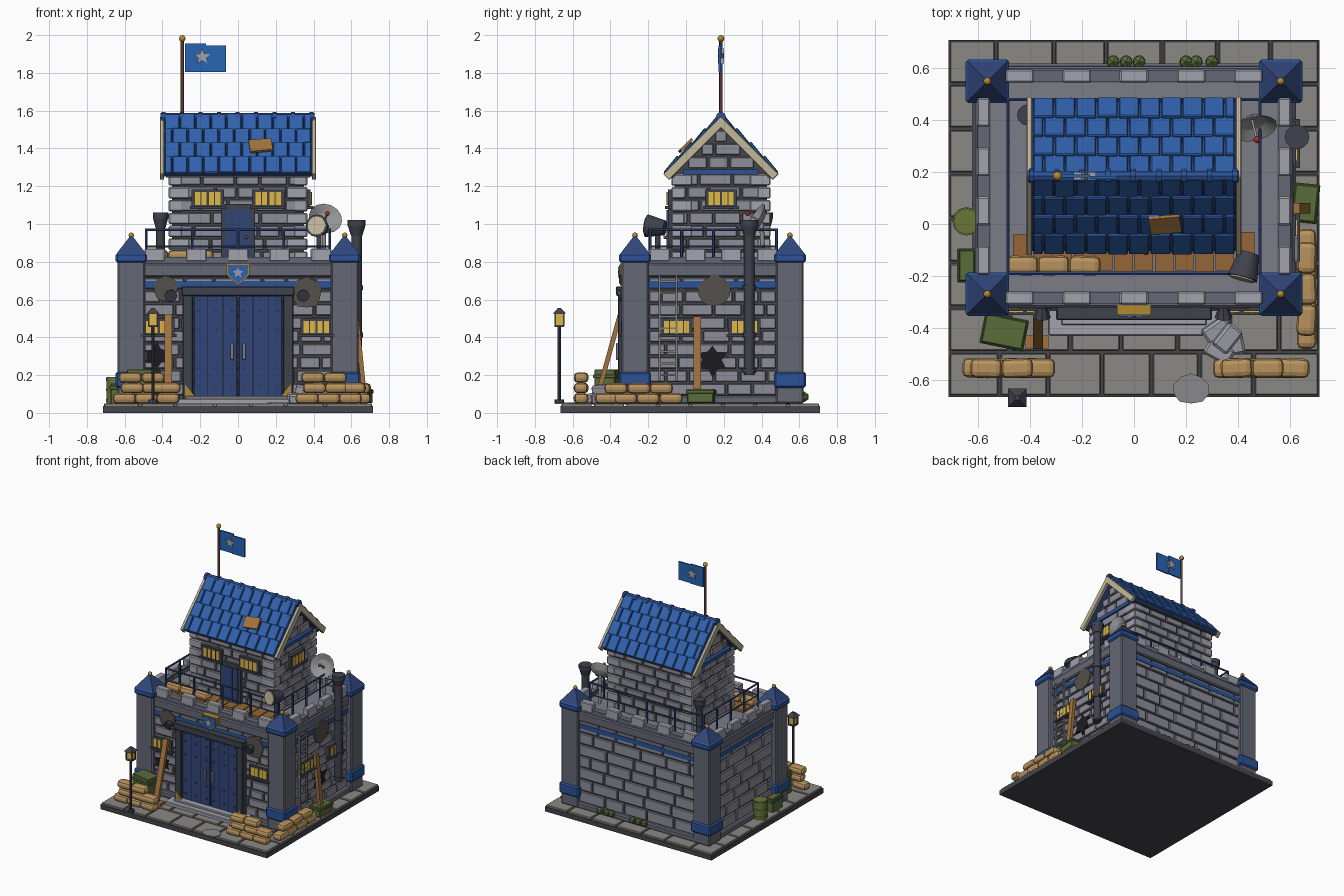
import bpy, bmesh, math, random
from mathutils import Matrix, Vector

if "Cube" in bpy.data.objects:
    bpy.data.objects.remove(bpy.data.objects["Cube"])
random.seed(4)
T, I = Matrix.Translation, Matrix.Identity(4)
BRICK, MORTAR, DARK = (.27, .27, .33), (.06, .06, .07), (.05, .055, .075)
STONE, LIGHT, BLUE = (.13, .14, .18), (.36, .36, .42), (.025, .085, .31)
NAVY, ROOF, YEL = (.03, .06, .19), (.03, .12, .42), (.75, .48, .06)
GOLD, WOOD, SAND = (.45, .25, .03), (.36, .17, .05), (.48, .29, .11)
GREEN, CREAM, BLACK = (.1, .15, .04), (.55, .48, .33), (.012, .012, .015)
mats = {}


def part(name, bm, col, bevel=0, seg=1, smooth=False):
    me = bpy.data.meshes.new(name)
    bmesh.ops.recalc_face_normals(bm, faces=bm.faces)
    bm.to_mesh(me)
    bm.free()
    ob = bpy.data.objects.new(name, me)
    bpy.context.collection.objects.link(ob)
    if col not in mats:
        mats[col] = bpy.data.materials.new("paint_%d" % len(mats))
        mats[col].diffuse_color = (*col, 1)
    me.materials.append(mats[col])
    if bevel:
        m = ob.modifiers.new("bevel", 'BEVEL')
        m.width, m.segments = bevel, seg
    if smooth:
        bpy.ops.object.select_all(action='DESELECT')
        ob.select_set(True)
        bpy.context.view_layer.objects.active = ob
        bpy.ops.object.shade_smooth_by_angle(angle=math.radians(40))
    return ob


def box(bm, c, s, F=I, R=I):
    bmesh.ops.create_cube(bm, size=1, matrix=F @ T(c) @ R @ Matrix.Diagonal((*s, 1)))


def rod(bm, p, q, r, r2=None, n=10, F=I, caps=True):
    p, q = F @ Vector(p), F @ Vector(q)
    M = T((p + q) / 2) @ (q - p).to_track_quat('Z', 'Y').to_matrix().to_4x4()
    bmesh.ops.create_cone(bm, cap_ends=caps, segments=n, radius1=r, radius2=r if r2 is None else r2,
                          depth=(q - p).length, matrix=M)


def ball(bm, c, r):
    bmesh.ops.create_uvsphere(bm, u_segments=10, v_segments=6, radius=r, matrix=T(c))


def prism(bm, pts, d, F):
    lo = [bm.verts.new(F @ Vector((x, y, 0))) for x, y in pts]
    f = bm.faces.new(lo)
    r = bmesh.ops.extrude_face_region(bm, geom=[f])
    off = F.to_3x3() @ Vector((0, 0, d))
    bmesh.ops.translate(bm, vec=off, verts=[v for v in r['geom'] if isinstance(v, bmesh.types.BMVert)])


def star(r, k=.45, n=5, j=0):
    return [((r if i % 2 == 0 else r * k) * random.uniform(1 - j, 1) * math.sin(i * math.pi / n),
             (r if i % 2 == 0 else r * k) * random.uniform(1 - j, 1) * math.cos(i * math.pi / n)) for i in range(2 * n)]


def frame(u, out, o):
    """Local (along wall, up, outward) to world."""
    return Matrix(((u[0], 0, out[0], o[0]), (u[1], 0, out[1], o[1]), (0, 1, 0, 0), (0, 0, 0, 1)))


def boxes(name, col, items, F=I, bevel=0, seg=1):
    bm = bmesh.new()
    for c, s in items:
        box(bm, c, s, F)
    return part(name, bm, col, bevel, seg)


def bricks(name, F, u0, u1, z0, z1, h, L, taper=None):
    bm, n = bmesh.new(), round((z1 - z0) / h)
    h = (z1 - z0) / n
    for i in range(n):
        v = z0 + h * (i + .5)
        k = taper(v) if taper else 1
        mid, half = (u0 + u1) / 2, (u1 - u0) / 2 * k
        u, end = mid - half, mid + half
        while u < end - .005:
            e = u + L * random.uniform(.75, 1.2) * (.55 if i % 2 and u == mid - half else 1)
            e = end if end - e < .045 else e
            box(bm, ((u + e) / 2, v, .002), (e - u - .012, h - .012, .02 + random.uniform(0, .008)), F)
            u = e
    return part(name, bm, BRICK, .004)


def window(name, F, u, v, w=.17, h=.09):
    boxes(name + "_frame", DARK, [((u, v, .015), (w, h, .04)), ((u, v - h / 2, .025), (w + .02, .015, .05))], F)
    boxes(name + "_panes", YEL, [((u + s * w * .215, v, .02), (w * .36, h * .72, .04)) for s in (-1, 1)], F)
    boxes(name + "_bars", DARK, [((u + s * w * .215, v, .025), (.006, h * .72, .036)) for s in (-1, 1)], F)


# ground slab and paving
boxes("ground_slab", MORTAR, [((0, .022, .018), (1.43, 1.375, .036))])
bm = bmesh.new()
for r in range(8):
    y, x = -.665 + .172 * (r + .5), -.715
    while x < .71:
        e = x + random.uniform(.18, .25)
        e = .715 if .715 - e < .08 else e
        if not (-.5 < x and e < .5 and -.25 < y < .5):
            box(bm, ((x + e) / 2, y, .036), (e - x - .012, .16, .028))
        x = e
part("paving", bm, (.26, .25, .23), .004)

# keep: core, plinth, bands, deck
boxes("keep_core", MORTAR, [((0, .1425, .41), (1.18, .885, .74))])
boxes("keep_plinth", STONE, [((0, .1425, .07), (1.25, .95, .045))], bevel=.008)
boxes("blue_band", BLUE, [((0, .1425, .68), (1.215, .92, .035))])
boxes("cornice", STONE, [((0, .1425, .755), (1.225, .93, .07))], bevel=.008)
boxes("deck", (.2, .2, .24), [((0, .1425, .78), (1.1, .8, .025))])
boxes("parapet", STONE, [((0, y, .8), (1.1, .045, .05)) for y in (-.285, .57)] +
      [((x, .1425, .8), (.045, .85, .05)) for x in (-.58, .58)])
boxes("merlons", LIGHT, [((x, y, .835), (.11, .05, .07)) for x in (-.44, -.22, 0, .22, .44) for y in (-.285, .57)] +
      [((x, y, .835), (.05, .11, .07)) for y in (-.14, .05, .24, .43) for x in (-.58, .58)], bevel=.006)
FR = frame((1, 0), (0, -1), (0, -.30))
RT = frame((0, 1), (1, 0), (.59, 0))
BK = frame((-1, 0), (0, 1), (0, .585))
LF = frame((0, -1), (-1, 0), (-.59, 0))
for n, F, a, b, h, L in (("front", FR, -.5, .5, .068, .14), ("right", RT, -.2, .48, .068, .15),
                         ("back", BK, -.5, .5, .085, .2), ("left", LF, -.48, .2, .085, .2)):
    bricks("keep_bricks_" + n, F, a, b, .09, .72, h, L)

# corner towers
shaft, trim, cap, tip = (bmesh.new() for _ in range(4))
for x in (-.565, .565):
    for y in (-.27, .55):
        box(shaft, (x, y, .43), (.145, .145, .76))
        box(trim, (x, y, .175), (.168, .168, .085))
        box(trim, (x, y, .82), (.168, .168, .05))
        rod(cap, (x, y, .845), (x, y, .935), .108, .012, 4, T((x, y, 0)) @ Matrix.Rotation(0, 4, 'Z') @ T((-x, -y, 0)))
        ball(tip, (x, y, .94), .015)
bmesh.ops.delete(cap, geom=cap.verts[:], context='VERTS')
for x in (-.565, .565):
    for y in (-.27, .55):
        M = T((x, y, .89)) @ Matrix.Rotation(math.pi / 4, 4, 'Z')
        bmesh.ops.create_cone(cap, cap_ends=True, segments=4, radius1=.108, radius2=.01, depth=.09, matrix=M)
part("tower_shafts", shaft, STONE, .008)
part("tower_trims", trim, BLUE, .01)
part("tower_caps", cap, NAVY)
part("tower_finials", tip, GOLD, smooth=True)

# main double door
boxes("gate_frame", DARK, [((s * .265, .36, .03), (.055, .58, .06)) for s in (-1, 1)] +
      [((0, .645, .035), (.6, .05, .07))], FR, .005)
boxes("gate_leaves", NAVY, [((s * .119, .35, .022), (.232, .54, .04)) for s in (-1, 1)], FR, .004)
boxes("gate_grooves", BLACK, [((s * x, .35, .0415), (.004, .53, .003)) for s in (-1, 1) for x in (.08, .16)], FR)
boxes("gate_handles", LIGHT, [((s * .032, .325, .06), (.018, .09, .02)) for s in (-1, 1)], FR, .004)
boxes("gate_rivets", STONE, [((s * x, z, .044), (.012, .012, .012)) for s in (-1, 1) for x in (.03, .12, .21)
                             for z in (.14, .24, .44, .54, .6)], FR)
boxes("gate_step", LIGHT, [((0, .06, .065), (.66, .03, .13)), ((0, .08, .05), (.56, .02, .08))], FR, .005)
bm = bmesh.new()
for s in (-1, 1):
    prism(bm, [(s * .28, .08), (s * .22, .08), (s * .28, .15)], .012, FR @ T((0, 0, .055)))
part("gate_corner_guards", bm, GOLD)
# badge over the gate
badge = [(-.065, .79), (.065, .79), (.06, .73), (0, .675), (-.06, .73)]
bm = bmesh.new()
prism(bm, badge, .05, FR)
part("badge_rim", bm, GOLD)
bm = bmesh.new()
prism(bm, [(x * .85, .735 + (z - .735) * .85) for x, z in badge], .056, FR)
part("badge", bm, ROOF)
bm = bmesh.new()
prism(bm, star(.03), .06, FR @ T((0, .742, 0)))
part("badge_star", bm, LIGHT)

# keep windows, damage and wall lamps
for i, (F, u) in enumerate(((FR, -.42), (FR, .415), (RT, -.05), (RT, .31))):
    window("keep_window_%d" % i, F, u, .455)
bm, hole, lamp = bmesh.new(), bmesh.new(), bmesh.new()
for F, u, v, r in ((FR, -.385, .66, .075), (FR, .365, .635, .09), (RT, .15, .645, .095)):
    prism(bm, star(r, .95, 5, .15), .025, F @ T((u, v, 0)))
for F, u, v, r in ((FR, -.43, .3, .08), (RT, .14, .28, .095)):
    prism(hole, star(r, .6, 6, .2), .018, F @ T((u, v, 0)))
for u in (-.355, .345):
    rod(lamp, (u, .64, .01), (u, .62, .06), .015, .035, 8, FR)
part("worn_plaster", bm, (.09, .08, .07))
part("wall_holes", hole, BLACK)
part("wall_lamps", lamp, DARK)

# upper house
HY = .185
boxes("house_core", MORTAR, [((0, HY, 1.03), (.7, .49, .5))])
bm = bmesh.new()
prism(bm, [(-.245, 1.27), (.245, 1.27), (0, 1.52)], .7, frame((0, 1), (1, 0), (-.35, HY)))
part("gable_core", bm, MORTAR)
HF, HB = frame((1, 0), (0, -1), (0, -.06)), frame((-1, 0), (0, 1), (0, .43))
HR, HL = frame((0, 1), (1, 0), (.35, HY)), frame((0, -1), (-1, 0), (-.35, HY))
for n, F, w in (("front", HF, .35), ("back", HB, .35), ("right", HR, .245), ("left", HL, .245)):
    bricks("house_bricks_" + n, F, -w, w, .79, 1.27, .068, .15)
    if w < .3:
        bricks("gable_bricks_" + n, F, -w, w, 1.29, 1.5, .07, .14, lambda v: max(.1, (1.5 - v) / .24))
        boxes("gable_band_" + n, BLUE, [((0, 1.275, .012), (.4, .028, .03))], F)
quoin = bmesh.new()
for x in (-1, 1):
    for y in (-1, 1):
        for i in range(7):
            a, b = (.11, .07) if i % 2 else (.07, .11)
            box(quoin, (x * (.367 - a / 2), HY + y * (.262 - b / 2), .825 + i * .068), (a, b, .06))
part("house_quoins", quoin, LIGHT, .006)
boxes("eave_beams", DARK, [((0, HY + s * .262, 1.262), (.76, .03, .03)) for s in (-1, 1)])
boxes("house_door_frame", DARK, [((0, .945, .015), (.18, .32, .04))], HF)
boxes("house_door", NAVY, [((x, .935, .022), (.042, .28, .04)) for x in (-.046, 0, .046)], HF)
boxes("house_door_knob", GOLD, [((.045, .93, .05), (.018, .018, .02))], HF, .004)
for n, F, u, w in (("left", HF, -.16, .17), ("right", HF, .16, .17), ("gable", HR, 0, .17)):
    window("house_window_" + n, F, u, 1.135, w, .095)

# roof: slabs, tiles, barge boards, ridge
ang, SL = math.atan2(.29, .29), .41
slab, tile, barge = bmesh.new(), bmesh.new(), bmesh.new()
for s in (-1, 1):
    S = T((0, HY, 1.56)) @ (Matrix.Rotation(math.pi, 4, 'Z') if s > 0 else I) @ Matrix.Rotation(ang, 4, 'X')
    box(slab, (0, -SL / 2, -.015), (.79, SL, .025), S)
    for x in (-.403, .403):
        box(barge, (x, -SL / 2 - .005, -.015), (.022, SL + .02, .045), S)
    for r in range(4):
        x, first = -.39, True
        while x < .385:
            e = min(.39, x + (.041 if first and r % 2 else .082))
            box(tile, ((x + e) / 2, -.05 - r * .103, .008 + random.uniform(0, .004)), (e - x - .005, .115, .016), S,
                Matrix.Rotation(.1, 4, 'X'))
            x, first = e, False
    if s < 0:
        boxes("roof_patch", WOOD, [((.12, -.235, .03), (.12, .085, .015))], S @ T((.12, -.235, 0)) @
              Matrix.Rotation(.12, 4, 'Z') @ T((-.12, .235, 0)))
part("roof_slabs", slab, NAVY)
part("roof_tiles", tile, ROOF, .004)
part("barge_boards", barge, CREAM, .003)
bm = bmesh.new()
rod(bm, (-.41, HY, 1.565), (.405, HY, 1.565), .022, n=8)
for i in range(9):
    rod(bm, (-.405 + i * .098, HY, 1.565), (-.385 + i * .098, HY, 1.565), .028, n=8)
part("ridge_caps", bm, BLUE)

# flag
bm = bmesh.new()
rod(bm, (-.295, HY, 1.55), (-.295, HY, 1.97), .009)
part("flag_pole", bm, (.09, .04, .03), smooth=True)
bm = bmesh.new()
ball(bm, (-.295, HY, 1.982), .018)
part("flag_pole_ball", bm, GOLD, smooth=True)
FL = frame((1, 0), (0, -1), (0, HY))
boxes("flag", (.02, .13, .45), [((-.225, 1.88, 0), (.11, .15, .012)), ((-.118, 1.875, .006), (.108, .14, .012))], FL)
bm = bmesh.new()
prism(bm, star(.045), .03, FL @ T((-.19, 1.885, -.015)))
part("flag_star", bm, LIGHT)

# deck railing and boards
bm = bmesh.new()
cs = [(-.485, -.19), (.485, -.19), (.485, .48), (-.485, .48)]
for i in range(4):
    a, b = Vector(cs[i]), Vector(cs[(i + 1) % 4])
    rod(bm, (*a, .97), (*b, .97), .007, n=6)
    rod(bm, (*a, .88), (*b, .88), .005, n=6)
    for k in range(4):
        p = a.lerp(b, k / 4)
        rod(bm, (*p, .78), (*p, .975), .008, n=6)
part("railing", bm, NAVY)
boxes("deck_boards", (.3, .13, .04), [((-.43 + i * .078, -.11, .8), (.072, .14 + .02 * (i % 2), .02)) for i in range(12)])

# searchlight, dish, vent, chimney pipe
d = Vector((-.25, -.95, .12)).normalized()
c = Vector((.43, -.16, .985))
bm = bmesh.new()
rod(bm, c + d * .05, c - d * .05, .06, .04, 14)
rod(bm, (.43, -.15, .79), (.43, -.15, .95), .014)
rod(bm, (.43, -.15, .79), (.43, -.15, .81), .045)
part("searchlight", bm, DARK, smooth=True)
bm = bmesh.new()
rod(bm, c + d * .04, c + d * .056, .049, n=14)
part("searchlight_lens", bm, CREAM)
d, c, bm = Vector((.2, -.82, .5)).normalized(), Vector((.455, .4, 1.01)), bmesh.new()
for r0, r1, a, b in ((.001, .05, 0, .012), (.05, .09, .012, .04)):
    rod(bm, c + d * a, c + d * b, r0, r1, 14, caps=False)
    rod(bm, c + d * (a - .006), c + d * (b - .002), r0, r1, 14, caps=False)
rod(bm, c, c + d * .085, .005)
rod(bm, (.455, .41, .78), c, .012)
part("dish", bm, (.3, .3, .31), smooth=True)
bm = bmesh.new()
ball(bm, c + d * .09, .013)
part("dish_tip", bm, (.4, .03, .03))
bm = bmesh.new()
for x, y, z0, z1, r in ((.628, .335, .2, .96, .028), (-.41, .42, .78, 1.0, .024)):
    rod(bm, (x, y, z0), (x, y, z1), r, n=12)
    rod(bm, (x, y, z1 - .02), (x, y, z1 + .03), r * 1.1, r * 1.65, 12)
    rod(bm, (x, y, z1 + .03), (x, y, z1 + .06), r * 1.7, n=12)
for z in (.21, .4, .65):
    rod(bm, (.628, .335, z), (.628, .335, z + .025), .035, n=12)
part("chimney_pipes", bm, DARK, smooth=True)

# ladder, leaning planks
boxes("ladder", (.2, .2, .2), [((u, .45, .035), (.012, .56, .015)) for u in (-.14, -.05)] +
      [((-.095, .2 + i * .062, .035), (.09, .01, .012)) for i in range(9)], RT)
bm = bmesh.new()
box(bm, (-.37, -.41, .3), (.04, .025, .45), R=Matrix.Rotation(-.27, 4, 'X'))
box(bm, (.65, .06, .28), (.025, .04, .46), R=Matrix.Rotation(-.1, 4, 'Y'))
box(bm, (-.375, -.455, .06), (.09, .05, .03))
part("planks", bm, WOOD)

# sandbags
bags = [(x0 + o, -.555, .077 + k * .055, 0) for x0 in (.365, -.6) for k, row in
        enumerate(((0, .115, .23), (.04, .155, .25), (.03, .15))) for o in row]
bags = [b if b[0] > 0 else (min(b[0], -.365), *b[1:]) for b in bags]
bags += [(.665, y, z, math.pi / 2) for z, ys in ((.077, (-.08, -.2, -.32, -.42)), (.13, (-.13, -.25, -.37))) for y in ys]
bags += [(x, -.16, .835, 0) for x in (-.43, -.31, -.19)]
bm = bmesh.new()
for x, y, z, a in bags:
    box(bm, (x, y, z), (.122, .075, .056), R=Matrix.Rotation(a + random.uniform(-.06, .06), 4, 'Z'))
part("sandbags", bm, SAND, .022, 2)

# crates, barrel, rubble, moss
bm = bmesh.new()
for x, y, z, s, a in ((-.5, -.415, .14, (.16, .11, .18), -.2), (.66, .08, .09, (.09, .14, .075), -.1),
                      (-.645, -.16, .1, (.06, .12, .11), 0)):
    R = Matrix.Rotation(a, 4, 'Z')
    box(bm, (x, y, z), s, R=R)
    box(bm, (x, y, z + s[2] * .3), (s[0] + .012, s[1] + .012, .02), R=R)
part("crates", bm, GREEN, .004)
bm = bmesh.new()
rod(bm, (-.645, .01, .05), (-.645, .01, .19), .05, n=12)
for z in (.06, .115, .17):
    rod(bm, (-.645, .01, z), (-.645, .01, z + .014), .055, n=12)
part("barrel", bm, (.14, .18, .04), smooth=True)
bm = bmesh.new()
for x, y, z, a in ((.32, -.41, .08, .6), (.37, -.47, .075, .2), (.33, -.49, .075, -.5), (.36, -.44, .12, .9)):
    box(bm, (x, y, z), (.11, .07, .055), R=Matrix.Rotation(a, 4, 'Z') @ Matrix.Rotation(.15, 4, 'X'))
part("rubble", bm, LIGHT, .01)
bm = bmesh.new()
prism(bm, [(x * 1.25, y) for x, y in star(.062, .95, 5, .1)], .008, T((.22, -.637, .048)))
part("flat_stone", bm, (.25, .25, .26))
bm = bmesh.new()
for x in (.3, .24, .2, .02, -.03, -.08):
    bmesh.ops.create_icosphere(bm, subdivisions=1, radius=.028, matrix=T((x, .625, .085)))
part("moss", bm, GREEN)

# street lamp
bm = bmesh.new()
rod(bm, (-.45, -.67, .05), (-.45, -.67, .46), .009, n=8)
rod(bm, (-.45, -.67, .05), (-.45, -.67, .07), .025, n=8)
box(bm, (-.45, -.67, .46), (.05, .05, .012))
bmesh.ops.create_cone(bm, cap_ends=True, segments=4, radius1=.05, radius2=.012, depth=.03,
                      matrix=T((-.45, -.67, .54)) @ Matrix.Rotation(math.pi / 4, 4, 'Z'))
for x in (-.023, .023):
    for y in (-.023, .023):
        box(bm, (-.45 + x, -.67 + y, .495), (.008, .008, .07))
part("lamp_post", bm, DARK)
boxes("lamp_glass", YEL, [((-.45, -.67, .495), (.042, .042, .06))])

for m in bpy.data.materials:
    if m.users and not m.is_grease_pencil:
        m.use_nodes = True
        m.node_tree.nodes["Principled BSDF"].inputs["Base Color"].default_value = m.diffuse_color
